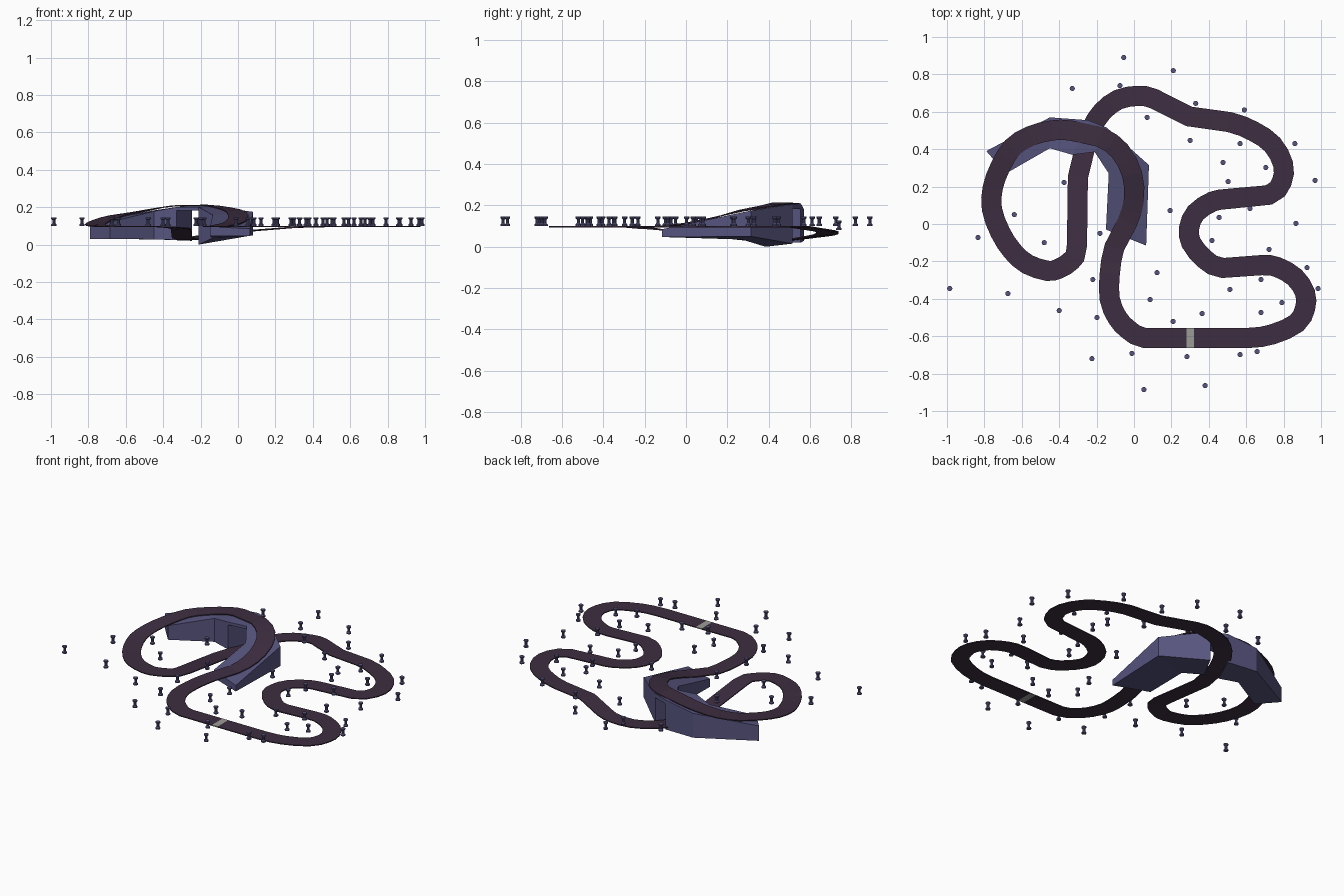
import bpy, bmesh, math
from mathutils import Vector

if "Cube" in bpy.data.objects:
    bpy.data.objects.remove(bpy.data.objects["Cube"])

def mat(name, rgb):
    m = bpy.data.materials.new(name)
    m.diffuse_color = (*rgb, 1)
    m.use_nodes = True
    m.node_tree.nodes["Principled BSDF"].inputs["Base Color"].default_value = m.diffuse_color
    return m

ASPHALT = mat("dark plum asphalt", (0.048, 0.027, 0.053))
BLUE = mat("slate blue", (0.095, 0.09, 0.21))
GREY = mat("line grey", (0.33, 0.33, 0.31))

def finish(name, bm, mats):
    bmesh.ops.recalc_face_normals(bm, faces=bm.faces)
    me = bpy.data.meshes.new(name)
    bm.to_mesh(me)
    bm.free()
    for m in mats:
        me.materials.append(m)
    ob = bpy.data.objects.new(name, me)
    bpy.context.collection.objects.link(ob)
    return ob

def sweep(bm, rings, closed=False):
    """Join four-cornered cross-sections into a solid."""
    vs = [[bm.verts.new(p) for p in r] for r in rings]
    n = len(vs)
    for i in range(n if closed else n - 1):
        a, b = vs[i], vs[(i + 1) % n]
        for k in range(4):
            bm.faces.new((a[k], a[(k + 1) % 4], b[(k + 1) % 4], b[k]))
    if not closed:
        bm.faces.new(vs[0])
        bm.faces.new(vs[-1][::-1])

# Road centreline: a closed circuit that crosses over itself once
path = [(.28, -.61), (.32, -.61), (.60, -.61), (.74, -.59), (.87, -.53), (.915, -.45), (.915, -.37),
        (.86, -.285), (.765, -.23), (.68, -.22), (.475, -.235), (.38, -.19), (.305, -.10),
        (.295, -.02), (.33, .06), (.42, .12), (.51, .135), (.72, .155), (.79, .225), (.797, .32),
        (.74, .425), (.64, .495), (.51, .545), (.295, .575), (.105, .67), (.02, .685),
        (-.085, .665), (-.17, .60), (-.225, .515), (-.26, .415), (-.30, .25), (-.305, -.115),
        (-.335, -.195), (-.405, -.24), (-.465, -.25), (-.57, -.215), (-.65, -.145), (-.715, -.045),
        (-.76, .08), (-.755, .195), (-.715, .305), (-.65, .41), (-.555, .47), (-.44, .50),
        (-.34, .50), (-.18, .465), (-.075, .39), (-.01, .265), (0, .13), (-.035, .01),
        (-.105, -.125), (-.13, -.27), (-.13, -.40), (-.09, -.50), (-.03, -.565), (.06, -.61)]
# Heights from the dip (point 23 on) to the end of the bridge; the rest is level
heights = [.095, .08, .07, .06, .05, .038, .03, .04, .085, .093, .098, .1, .1, .1, .1, .106, .118,
           .136, .156, .173, .195, .21, .213, .198, .177, .142, .115, .1]
ctrl = []
for i, (x, y) in enumerate(path):
    k = i - 23
    ctrl.append(Vector((x, y, heights[k] if 0 <= k < len(heights) else .1)))

def mid(a, b, c, d):
    return (9 * (b + c) - a - d) / 16

# Refine the sharper bends once, leaving the long straights as they are
pts, n = [], len(ctrl)
for i in range(n):
    a, b, c, d = (ctrl[(i + k) % n] for k in (-1, 0, 1, 2))
    pts.append(b)
    if .06 < (c - b).length < .15:
        pts.append(mid(a, b, c, d))

rings = []
for i, p in enumerate(pts):
    t = (pts[(i + 1) % len(pts)] - p).normalized() + (p - pts[i - 1]).normalized()
    side = Vector((-t.y, t.x, 0)).normalized() * .054
    down = Vector((0, 0, -.006))
    rings.append([p + side, p - side, p - side + down, p + side + down])
bm = bmesh.new()
sweep(bm, rings, True)
# Start line is the narrow strip of road
for f in bm.faces:
    c = f.calc_center_median()
    if .285 < c.x < .315 and c.y < -.5:
        f.material_index = 1
finish("road", bm, [ASPHALT, GREY])

# Bridge: sections of (outer x, y, top, bottom), (inner x, y, top, bottom)
s0 = ((-.79, .39, .125, .03), (-.685, .27, .12, .03))
s1 = ((-.45, .57, .183, .028), (-.45, .405, .178, .028))
s2 = ((-.245, .555, .21, .02), (-.33, .37, .2, .025))
s3 = ((-.145, .515, .205, .015), (-.21, .385, .2, 0))
s4 = ((.08, .315, .175, .05), (-.135, .27, .158, .035))
s5 = ((.065, -.115, .085, .047), (-.15, -.03, .095, .045))

def ring(sec, bottom=None):
    (ox, oy, ot, ob), (ix, iy, it, ib) = sec
    if bottom is not None:
        ob = ib = bottom
    return [(ox, oy, ot), (ix, iy, it), (ix, iy, ib), (ox, oy, ob)]

for name, secs, bottom in (("west_bridge_pier", (s0, s1, s2), None),
                           ("bridge_deck", (s2, s3), .182),
                           ("east_bridge_pier", (s3, s4, s5), None)):
    bm = bmesh.new()
    sweep(bm, [ring(s, bottom) for s in secs])
    finish(name, bm, [BLUE])

# Trackside bollards: spool shapes beside the road
spots = [(-.055, .89), (.21, .82), (-.33, .725), (-.075, .74), (.07, .57), (.33, .645), (.59, .61),
         (.30, .447), (.567, .43), (.86, .43), (.705, .302), (.968, .233), (.476, .329),
         (-.374, .222), (-.64, .05), (-.48, -.10), (-.834, -.072), (-.985, -.345), (-.674, -.372),
         (-.40, -.463), (-.198, -.50), (-.22, -.297), (-.182, -.05), (.193, .072), (.503, .227),
         (.62, .083), (.866, .003), (.455, .035), (.417, -.088), (.722, -.136), (.925, -.233),
         (.984, -.345), (.791, -.42), (.679, -.297), (.513, -.35), (.364, -.479), (.679, -.473),
         (.209, -.521), (.086, -.404), (.123, -.26), (-.011, -.692), (.283, -.709),
         (-.225, -.72), (.053, -.885), (.38, -.864), (.567, -.698), (.658, -.682)]
profile = [(.014, 0), (.014, .008), (.008, .014), (.008, .032), (.014, .038), (.014, .046)]
SIDES = 10
bm = bmesh.new()
for x, y in spots:
    z0 = .08 if (x, y) == (-.075, .74) else .1
    loops = [[bm.verts.new((x + r * math.cos(a * math.tau / SIDES),
                            y + r * math.sin(a * math.tau / SIDES), z0 + z))
              for a in range(SIDES)] for r, z in profile]
    for lo, hi in zip(loops, loops[1:]):
        for a in range(SIDES):
            b = (a + 1) % SIDES
            bm.faces.new((lo[a], lo[b], hi[b], hi[a]))
    bm.faces.new(loops[0][::-1])
    bm.faces.new(loops[-1])
finish("bollards", bm, [BLUE])
